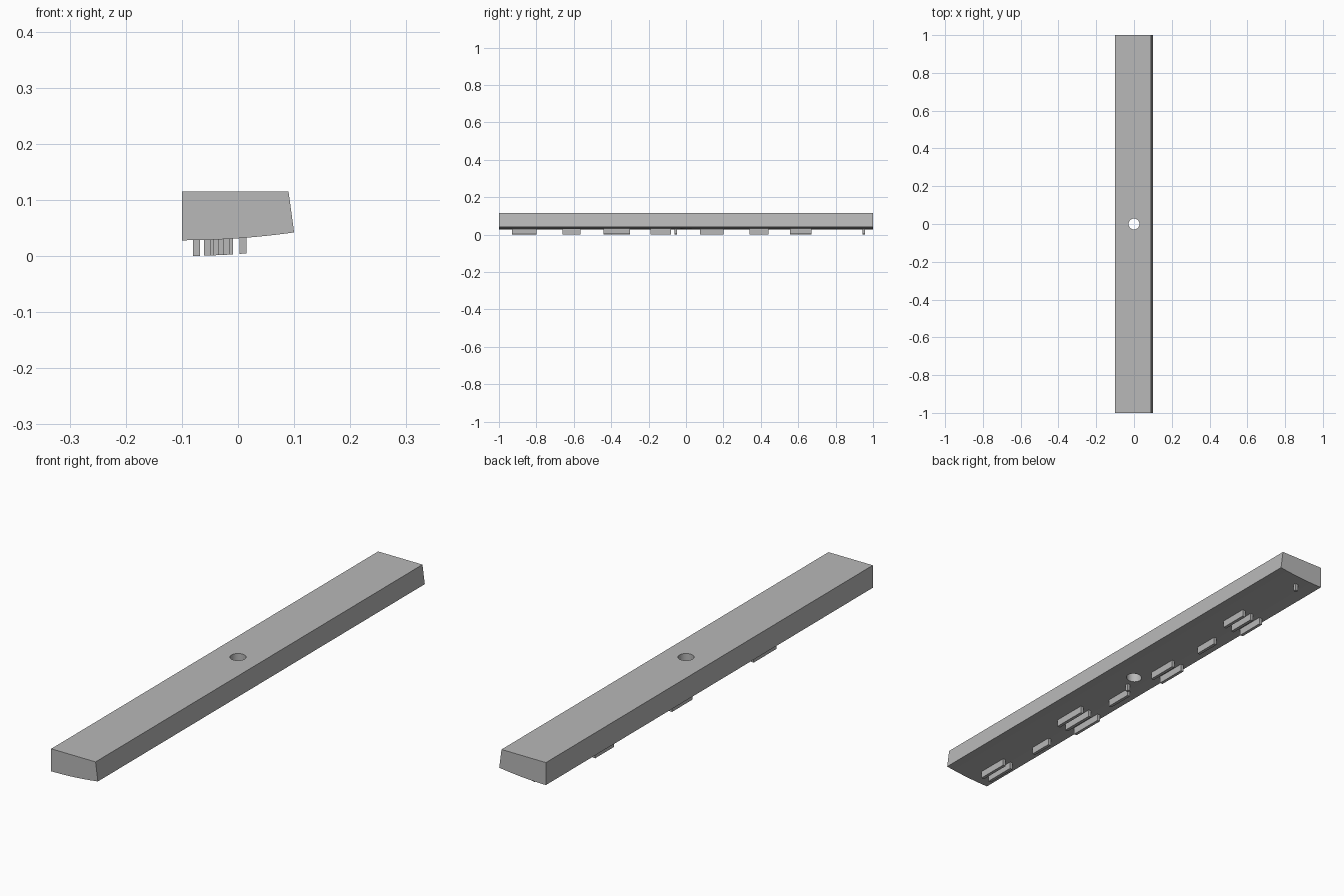
import bpy
import bmesh
import math

if "Cube" in bpy.data.objects:
    bpy.data.objects.remove(bpy.data.objects["Cube"], do_unlink=True)

grey = bpy.data.materials.new("plain grey")
grey.use_nodes = True
colour = (0.48, 0.48, 0.48, 1)
grey.diffuse_color = colour
grey.node_tree.nodes["Principled BSDF"].inputs["Base Color"].default_value = colour


def underside(x):
    """Height of the gently curved underside."""
    return 0.028 + 0.35 * (x + 0.1) ** 2


def make_object(name, bm):
    bmesh.ops.recalc_face_normals(bm, faces=bm.faces)
    mesh = bpy.data.meshes.new(name)
    bm.to_mesh(mesh)
    bm.free()
    mesh.materials.append(grey)
    obj = bpy.data.objects.new(name, mesh)
    bpy.context.collection.objects.link(obj)
    return obj


def activate(obj):
    bpy.ops.object.select_all(action='DESELECT')
    obj.select_set(True)
    bpy.context.view_layer.objects.active = obj


# Long bar: end profile with a leaning side, extruded along y
steps = 16
profile = [(-0.1, 0.115), (0.09, 0.115)]
for i in range(steps + 1):
    x = 0.1 - 0.2 * i / steps
    profile.append((x, underside(x)))
bm = bmesh.new()
end = bm.faces.new([bm.verts.new((x, -1, z)) for x, z in profile])
sweep = bmesh.ops.extrude_face_region(bm, geom=[end])
for v in sweep["geom"]:
    if isinstance(v, bmesh.types.BMVert):
        v.co.y = 1
bar = make_object("bar", bm)

# Round hole through the middle
bm = bmesh.new()
bmesh.ops.create_cone(bm, cap_ends=True, segments=32, radius1=0.029,
                      radius2=0.029, depth=0.5)
cutter = make_object("hole_cutter", bm)
cutter.hide_render = True
cut = bar.modifiers.new("hole", 'BOOLEAN')
cut.operation = 'DIFFERENCE'
cut.solver = 'EXACT'
cut.object = cutter
activate(bar)
bpy.ops.object.modifier_apply(modifier=cut.name)
bpy.data.objects.remove(cutter, do_unlink=True)
bpy.ops.object.shade_smooth_by_angle(angle=math.radians(30))


def rib(name, x, y0, y1, width=0.012):
    """Plain raised rib that follows the curve of the underside."""
    bm = bmesh.new()
    bmesh.ops.create_cube(bm, size=1)
    for v in bm.verts:
        v.co.x = x + v.co.x * width
        v.co.y = y0 if v.co.y < 0 else y1
        offset = 0.004 if v.co.z > 0 else -0.028
        v.co.z = underside(v.co.x) + offset
    return make_object(name, bm)


# Groups of parallel ribs along the underside
groups = [
    (-0.93, -0.80, (-0.055, -0.02)),
    (-0.66, -0.565, (-0.05,)),
    (-0.44, -0.30, (-0.074, -0.03, 0.009)),
    (-0.19, -0.08, (-0.04,)),
    (0.075, 0.20, (-0.074, -0.03)),
    (0.34, 0.44, (-0.04,)),
    (0.555, 0.67, (-0.074, -0.03, 0.009)),
]
for number, (y0, y1, places) in enumerate(groups, 1):
    for row, x in enumerate(places, 1):
        rib(f"underside_rib_{number}_{row}", x, y0, y1)

# Two small pegs
for name, y in (("middle_peg", -0.055), ("back_peg", 0.95)):
    rib(name, -0.015, y - 0.006, y + 0.006)
